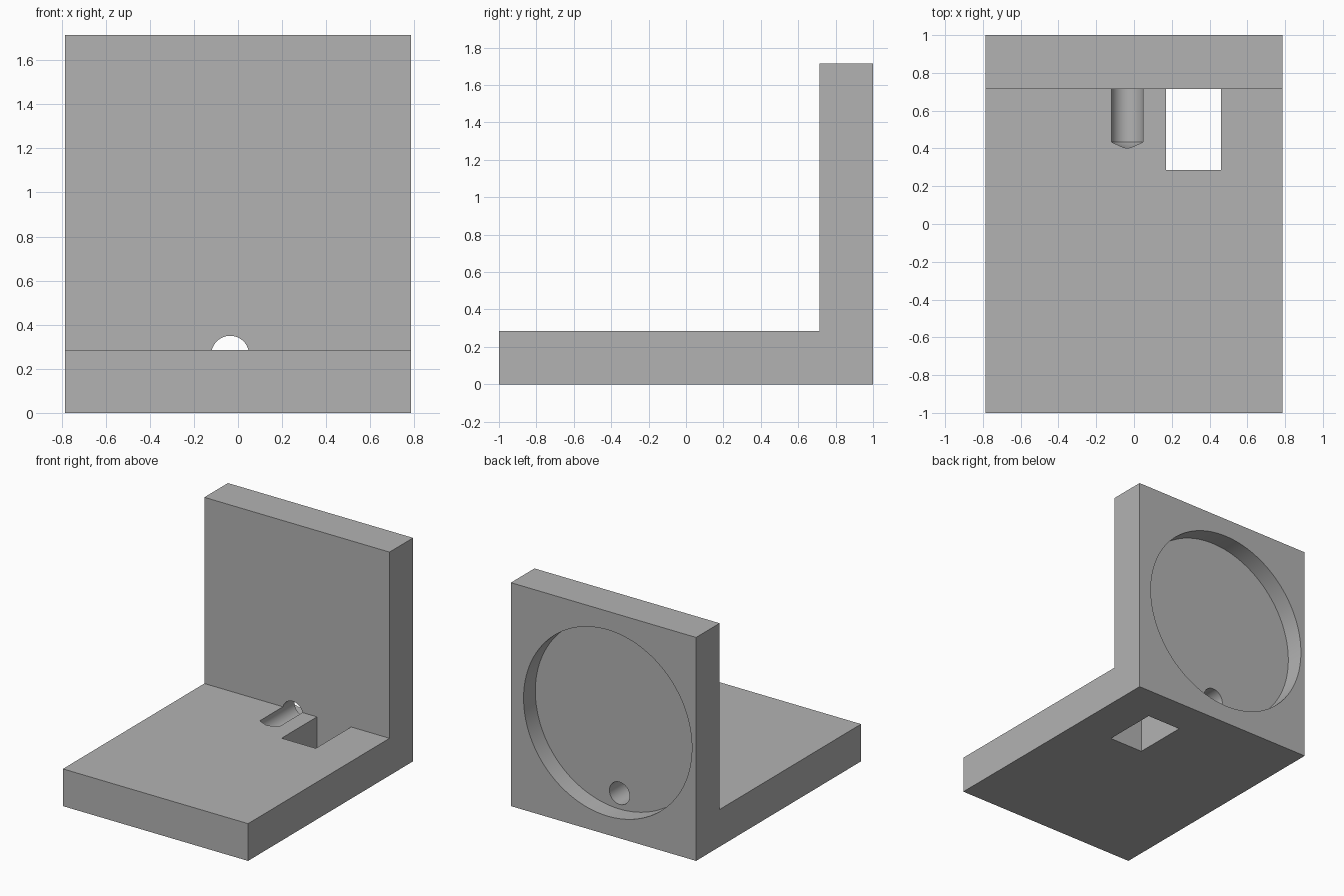
import bpy, bmesh, math
from mathutils import Matrix, Vector

cube = bpy.data.objects.get("Cube")
if cube:
    bpy.data.objects.remove(cube, do_unlink=True)

U = 1 / 14                      # one design unit
HALF_W, THICK, HEIGHT = 11 * U, 4 * U, 24 * U
BORE_X = -0.5 * U               # shared centre line of recess and drilled hole

grey = bpy.data.materials.new("plain grey")
grey.use_nodes = True
colour = (0.45, 0.45, 0.45, 1)
grey.diffuse_color = colour
grey.node_tree.nodes["Principled BSDF"].inputs["Base Color"].default_value = colour


def add_object(name, bm):
    bmesh.ops.recalc_face_normals(bm, faces=bm.faces)
    mesh = bpy.data.meshes.new(name)
    bm.to_mesh(mesh)
    bm.free()
    mesh.materials.append(grey)
    obj = bpy.data.objects.new(name, mesh)
    bpy.context.collection.objects.link(obj)
    return obj


def extruded(name, ring, direction):
    """Solid made by sweeping a closed ring of points along a direction."""
    bm = bmesh.new()
    face = bm.faces.new([bm.verts.new(p) for p in ring])
    swept = bmesh.ops.extrude_face_region(bm, geom=[face])["geom"]
    verts = [v for v in swept if isinstance(v, bmesh.types.BMVert)]
    bmesh.ops.translate(bm, verts=verts, vec=direction)
    return add_object(name, bm)


def turned(name, profile, z, steps):
    """Solid spun around a y axis; profile holds (radius, y) pairs."""
    bm = bmesh.new()
    verts = [bm.verts.new((r, y, 0)) for r, y in profile]
    edges = [bm.edges.new(pair) for pair in zip(verts, verts[1:])]
    bmesh.ops.spin(bm, geom=verts + edges, cent=(0, 0, 0), axis=(0, 1, 0),
                   angle=math.tau, steps=steps)
    bmesh.ops.remove_doubles(bm, verts=bm.verts, dist=1e-5)
    bmesh.ops.translate(bm, verts=bm.verts, vec=(BORE_X, 0, z))
    return add_object(name, bm)


# L-shaped bracket: base plate and upright wall
outline = [(-1, 0), (1, 0), (1, HEIGHT), (1 - THICK, HEIGHT),
           (1 - THICK, THICK), (-1, THICK)]
bracket = extruded("angle_bracket", [(-HALF_W, y, z) for y, z in outline],
                   Vector((2 * HALF_W, 0, 0)))

# Round recess in the back of the wall
recess = turned("recess_cutter",
                [(0, 12 * U), (10 * U, 12 * U), (10 * U, 1.2), (0, 1.2)],
                12 * U, 128)

# Drilled hole with a pointed end, half sunk into the base
R = 1.2 * U
hole = turned("hole_cutter", [(0, 0.391), (R, 0.434), (R, 0.93), (0, 0.93)],
              0.264, 64)

# Rectangular slot through the base, against the wall
x0, x1, y0, y1 = 0.17, 0.46, 4 * U, 1 - THICK
slot = extruded("slot_cutter",
                [(x0, y0, -0.1), (x1, y0, -0.1), (x1, y1, -0.1), (x0, y1, -0.1)],
                Vector((0, 0, 0.5)))

# Cut the openings and drop the cutters
bpy.context.view_layer.objects.active = bracket
for cutter in (recess, hole, slot):
    cutter.hide_render = True
    mod = bracket.modifiers.new(cutter.name, "BOOLEAN")
    mod.operation = "DIFFERENCE"
    mod.solver = "EXACT"
    mod.object = cutter
    bpy.ops.object.modifier_apply(modifier=mod.name)
    bpy.data.objects.remove(cutter, do_unlink=True)

bpy.ops.object.select_all(action="DESELECT")
bracket.select_set(True)
bpy.ops.object.shade_smooth_by_angle(angle=math.radians(25))
